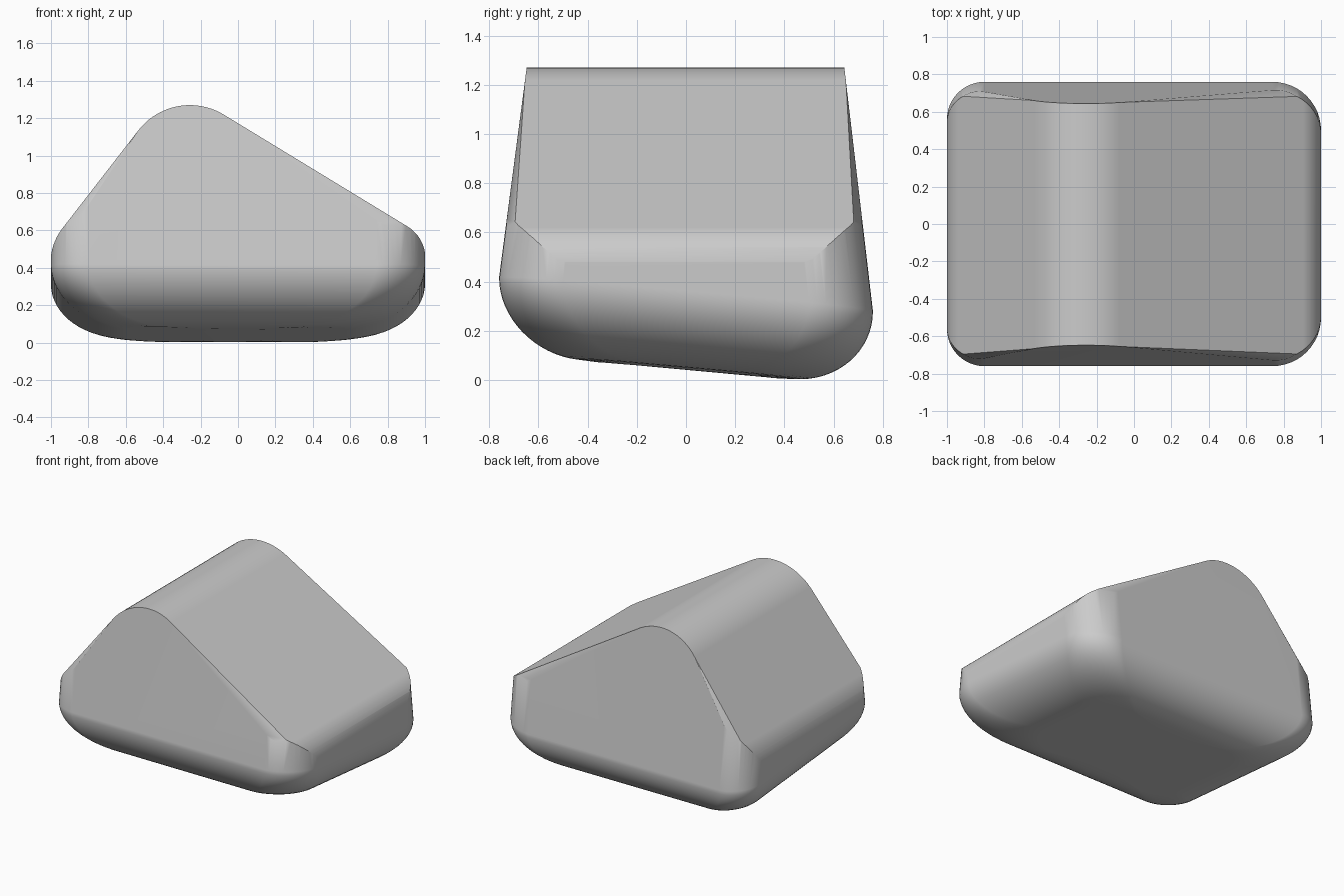
import bpy
import bmesh
import math
from mathutils import Vector

cube = bpy.data.objects.get("Cube")
if cube:
    bpy.data.objects.remove(cube, do_unlink=True)

grey = bpy.data.materials.new("stone grey")
grey.use_nodes = True
grey.diffuse_color = (0.6, 0.6, 0.6, 1)
grey.node_tree.nodes["Principled BSDF"].inputs["Base Color"].default_value = (0.6, 0.6, 0.6, 1)


def make_object(name, bm):
    bmesh.ops.recalc_face_normals(bm, faces=bm.faces)
    mesh = bpy.data.meshes.new(name)
    bm.to_mesh(mesh)
    bm.free()
    mesh.materials.append(grey)
    obj = bpy.data.objects.new(name, mesh)
    bpy.context.collection.objects.link(obj)
    return obj


def loft(name, rings):
    """Skin equal-length rings of points and cap both ends."""
    bm = bmesh.new()
    loops = [[bm.verts.new(p) for p in ring] for ring in rings]
    n = len(loops[0])
    for a, b in zip(loops, loops[1:]):
        for i in range(n):
            j = (i + 1) % n
            bm.faces.new((a[i], a[j], b[j], b[i]))
    bm.faces.new(loops[0][::-1])
    bm.faces.new(loops[-1])
    return make_object(name, bm)


def fillet(prev, corner, nxt, radius, steps=20):
    """Points of an arc that rounds a profile corner."""
    a, b = (prev - corner).normalized(), (nxt - corner).normalized()
    half = a.angle(b) / 2
    centre = corner + (a + b).normalized() * radius / math.sin(half)
    start = corner + a * radius / math.tan(half) - centre
    end = corner + b * radius / math.tan(half) - centre
    total = math.pi - 2 * half
    return [centre + (start * math.sin(total * (1 - k / steps))
                      + end * math.sin(total * k / steps)) / math.sin(total)
            for k in range(steps + 1)]


def body_ring(inset_x, inset_y, z, tilt=0.09, steps=12):
    """Rounded rectangle, tilted down to the back and bowed up at the ends."""
    points = []
    for q, (sx, sy) in enumerate([(1, 1), (-1, 1), (-1, -1), (1, -1)]):
        r = 0.26 if sx > 0 else 0.2
        for k in range(steps + 1):
            a = math.pi / 2 * (q + k / steps)
            x = sx * (1 - inset_x - r) + r * math.cos(a)
            y = sy * (0.76 - inset_y - r) + r * math.sin(a)
            points.append((x, y, z + 0.04 - tilt * y + 0.03 * x * x))
    return points


# Body: bowed base, rounded lower edge, then walls leaning in towards the top
rings = [body_ring(0.7, 0.4, 0)]
for k in range(17):
    a = math.pi / 2 * (1 - k / 16)
    rings.append(body_ring(0.4 * (1 - math.cos(a)), 0.32 * (1 - math.cos(a)),
                           0.29 * (1 - math.sin(a))))
rings.append(body_ring(0, 0.15, 1.5, tilt=0))
body = loft("wedge_body", rings)

# Roof profile: uneven gable with rounded ridge and eaves
low_l, eave_l = Vector((-1.002, -0.5)), Vector((-1.002, 0.53))
ridge = Vector((-0.342, 1.381))
eave_r, low_r = Vector((1.002, 0.563)), Vector((1.002, -0.5))
profile = [low_l]
profile += fillet(low_l, eave_l, ridge, 0.3)
profile += fillet(eave_l, ridge, eave_r, 0.348)
profile += fillet(ridge, eave_r, low_r, 0.2)
profile.append(low_r)
cutter = loft("roof_cutter", [[(p.x, y, p.y) for p in profile] for y in (-1.2, 1.2)])
cutter.hide_render = True

# Trim the body to the roof profile
bpy.ops.object.select_all(action="DESELECT")
body.select_set(True)
bpy.context.view_layer.objects.active = body
trim = body.modifiers.new("roof_trim", "BOOLEAN")
trim.operation = "INTERSECT"
trim.solver = "EXACT"
trim.object = cutter
bpy.ops.object.modifier_apply(modifier=trim.name)
bpy.data.objects.remove(cutter, do_unlink=True)


def wall_point(side, x, z):
    """Point on the leaning front (-1) or back (1) wall."""
    foot = 0.35 - 0.068 * side
    return Vector((x, side * (0.76 - 0.15 * (z - foot) / (1.56 - foot)), z))


# Gable edges: slim bevels that widen from the ridge down to the eaves
bm = bmesh.new()
bm.from_mesh(body.data)
for side in (-1, 1):
    for top, eave in (((-0.07, 1.215), (0.87, 0.642)), ((-0.53, 1.14), (-0.92, 0.635))):
        start = wall_point(side, *top)
        inner = wall_point(side, *eave) - Vector((0, 0.035 * side, 0))
        lower = wall_point(side, eave[0], eave[1] - 0.08)
        normal = (inner - start).cross(lower - start).normalized()
        if normal.y * side < 0:
            normal.negate()
        bmesh.ops.bisect_plane(bm, geom=bm.verts[:] + bm.edges[:] + bm.faces[:],
                               plane_co=start, plane_no=normal, clear_outer=True)
        bmesh.ops.holes_fill(bm, edges=[e for e in bm.edges if e.is_boundary])
bmesh.ops.recalc_face_normals(bm, faces=bm.faces)
bm.to_mesh(body.data)
bm.free()

# Smooth shading with crisp gable edges
bpy.ops.object.shade_smooth_by_angle(angle=math.radians(30))
weighted = body.modifiers.new("weighted_normals", "WEIGHTED_NORMAL")
weighted.keep_sharp = True
